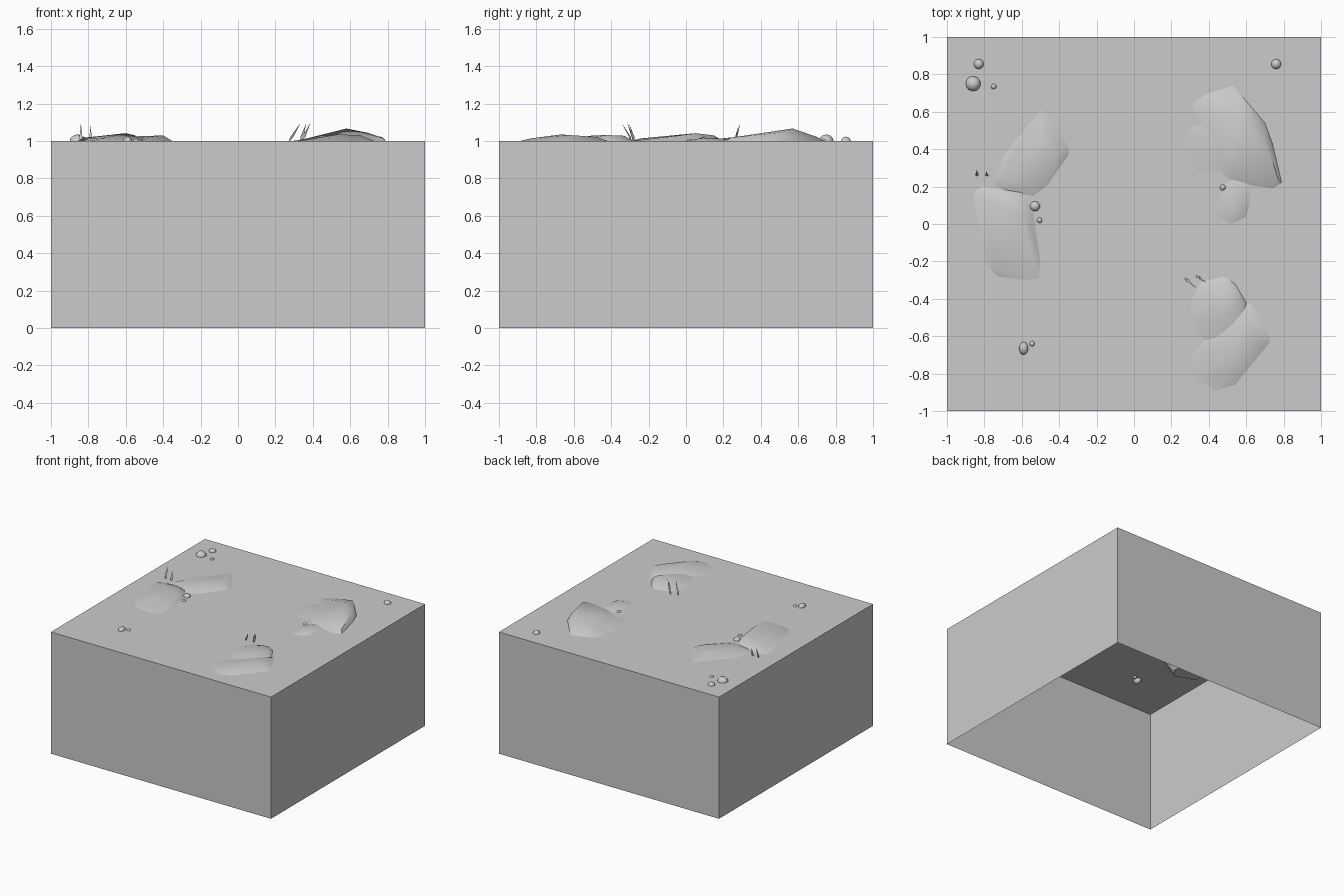
import bpy, bmesh
from mathutils import Vector, Matrix

if "Cube" in bpy.data.objects:
    bpy.data.objects.remove(bpy.data.objects["Cube"])

TOP = 1.0


def finish(bm, name, smooth=None):
    bmesh.ops.recalc_face_normals(bm, faces=bm.faces[:])
    me = bpy.data.meshes.new(name)
    bm.to_mesh(me)
    bm.free()
    ob = bpy.data.objects.new(name, me)
    bpy.context.collection.objects.link(ob)
    if smooth:
        bpy.ops.object.select_all(action='DESELECT')
        ob.select_set(True)
        bpy.context.view_layer.objects.active = ob
        bpy.ops.object.shade_smooth_by_angle(angle=smooth)
    return ob


def rock(name, rim, peaks, depth=0.12):
    """Sunken boulder: hull of the ground outline, its peaks and a smaller buried base."""
    bm = bmesh.new()
    n = len(rim)
    cx, cy = sum(p[0] for p in rim) / n, sum(p[1] for p in rim) / n
    for x, y in rim:
        bm.verts.new((x, y, TOP))
    for x, y, h in peaks:
        bm.verts.new((x, y, TOP + h))
    for x, y in rim[::2]:
        bm.verts.new((cx + (x - cx) * 0.75, cy + (y - cy) * 0.75, TOP - depth))
    res = bmesh.ops.convex_hull(bm, input=bm.verts[:])
    junk = {g for g in res["geom_interior"] + res["geom_unused"]
            if isinstance(g, bmesh.types.BMVert)}
    bmesh.ops.delete(bm, geom=list(junk), context='VERTS')
    return finish(bm, name, 0.7)


def pebble(name, x, y, r, sx=1.0, sy=1.0):
    bm = bmesh.new()
    mat = Matrix.Translation((x, y, TOP - r * 0.15)) @ Matrix.Diagonal((sx, sy, 1, 1))
    bmesh.ops.create_icosphere(bm, subdivisions=2, radius=r, matrix=mat)
    return finish(bm, name, 0.7)


def blade(name, base, tip, w=0.008):
    """Slender three-sided blade, widest a third of the way up."""
    bm = bmesh.new()
    a, b = Vector(base), Vector(tip)
    mid = a.lerp(b, 0.35)
    ring = [bm.verts.new(mid + Vector(o)) for o in ((-w, 0, 0), (w, 0, 0), (0, w * 1.2, 0))]
    va, vb = bm.verts.new(a), bm.verts.new(b)
    for i in range(3):
        p, q = ring[i], ring[(i + 1) % 3]
        bm.faces.new((p, q, vb))
        bm.faces.new((q, p, va))
    return finish(bm, name)


# Ground block, open underneath
bm = bmesh.new()
bmesh.ops.create_cube(bm, size=2, matrix=Matrix.Translation((0, 0, 0.5)) @ Matrix.Diagonal((1, 1, 0.5, 1)))
bmesh.ops.delete(bm, geom=[f for f in bm.faces if f.normal.z < -0.5], context='FACES')
finish(bm, "ground_block")

# Boulders on the left
rock("rock_left_back",
     [(-.75, .25), (-.70, .36), (-.50, .61), (-.46, .58), (-.35, .41), (-.35, .37),
      (-.46, .21), (-.54, .15), (-.65, .17), (-.74, .20)],
     [(-.40, .38, .03), (-.50, .46, .022), (-.54, .20, .015), (-.70, .25, .02)])
rock("rock_left_front",
     [(-.86, .17), (-.81, .20), (-.60, .17), (-.54, .08), (-.50, -.20), (-.51, -.29),
      (-.58, -.30), (-.73, -.28), (-.79, -.22)],
     [(-.60, .05, .042), (-.55, -.03, .03), (-.65, .15, .03), (-.82, .14, .018), (-.73, -.24, .014)], 0.15)

# Boulders on the right, back
rock("rock_right_back",
     [(.31, .64), (.38, .69), (.53, .74), (.70, .54), (.74, .43), (.79, .22),
      (.74, .19), (.54, .22), (.47, .27), (.43, .40), (.40, .48)],
     [(.58, .57, .067), (.69, .50, .045), (.77, .24, .018), (.55, .27, .022), (.53, .70, .022)])
rock("rock_right_low",
     [(.28, .50), (.33, .53), (.45, .52), (.52, .40), (.48, .28), (.34, .27), (.31, .40)],
     [(.42, .47, .012), (.42, .35, .01)], 0.08)
rock("rock_right_small",
     [(.43, .06), (.52, .00), (.60, .04), (.62, .12), (.62, .22), (.55, .26), (.49, .22)],
     [(.53, .09, .018), (.58, .07, .014), (.54, .20, .014)], 0.08)

# Boulders on the right, front
rock("rock_front_upper",
     [(.30, -.50), (.31, -.40), (.36, -.31), (.48, -.28), (.54, -.32), (.60, -.42),
      (.60, -.50), (.50, -.64), (.43, -.66), (.36, -.61)],
     [(.50, -.33, .028), (.57, -.42, .032), (.45, -.50, .03), (.40, -.36, .02)])
rock("rock_front_lower",
     [(.30, -.72), (.38, -.62), (.53, -.46), (.62, -.42), (.73, -.61), (.72, -.64),
      (.54, -.86), (.44, -.89), (.33, -.83)],
     [(.53, -.67, .035), (.65, -.62, .032), (.60, -.48, .022), (.50, -.83, .014)])

# Pebbles
pebbles = [(-.83, .855, .028), (-.86, .75, .042), (-.75, .735, .015), (.76, .855, .028),
           (-.53, .095, .028), (-.505, .02, .015), (-.545, -.64, .015), (.475, .195, .016)]
for i, p in enumerate(pebbles):
    pebble(f"pebble_{i + 1}", *p)
pebble("pebble_oval", -.59, -.665, .03, .85, 1.2)

# Grass blades
blades = [((-.84, .25, .98), (-.84, .29, 1.095)), ((-.785, .25, .98), (-.79, .28, 1.08)),
          ((.265, -.285, .985), (.335, -.345, 1.098)), ((.335, -.28, .985), (.388, -.315, 1.10)),
          ((.33, -.275, .985), (.365, -.305, 1.095))]
for i, (a, b) in enumerate(blades):
    blade(f"grass_blade_{i + 1}", a, b)
